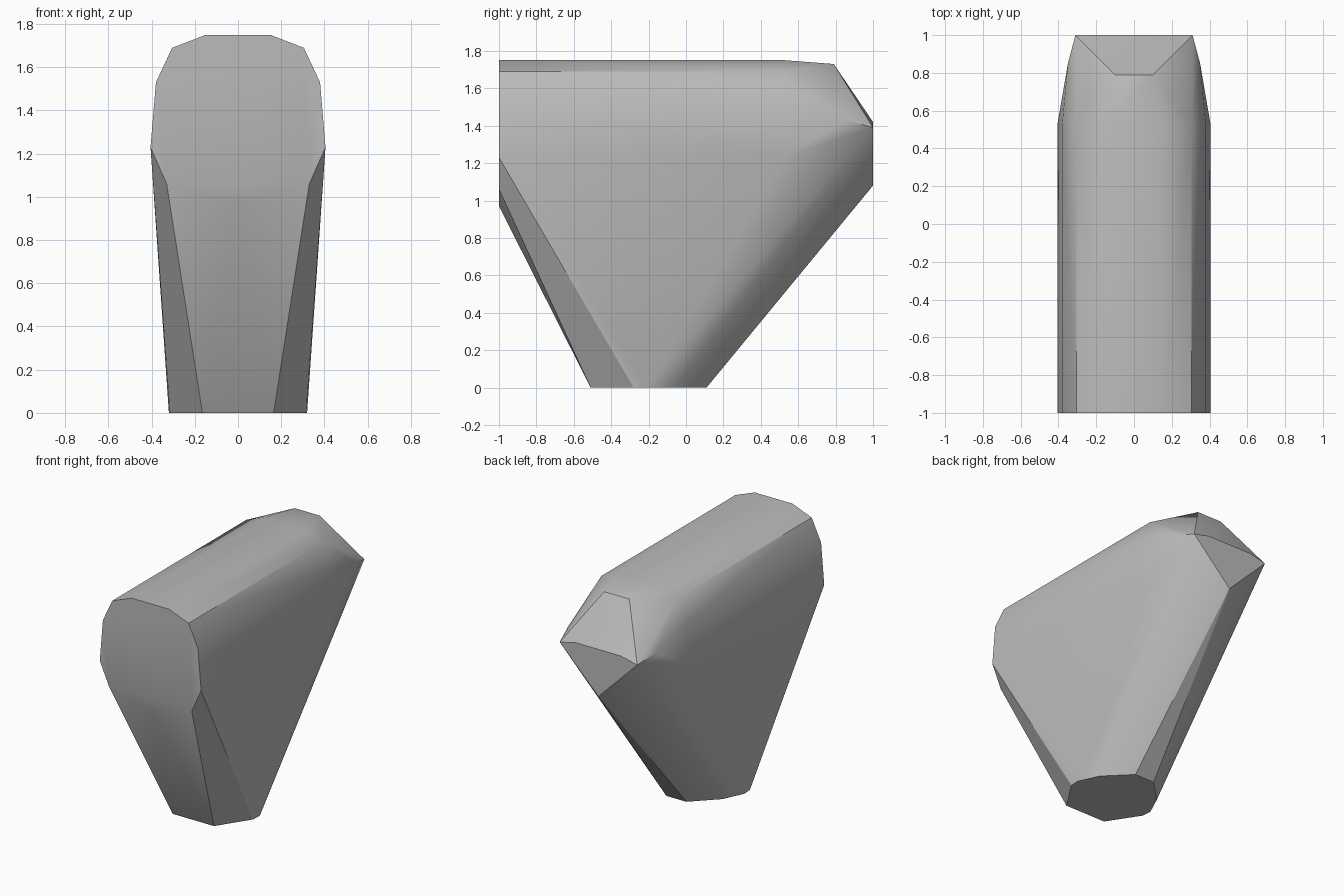
import bpy, bmesh

cube = bpy.data.objects.get("Cube")
if cube:
    bpy.data.objects.remove(cube, do_unlink=True)

# Single stone grey
grey = bpy.data.materials.new("stone_grey")
grey.use_nodes = True
color = (0.5, 0.5, 0.5, 1)
grey.diffuse_color = color
grey.node_tree.nodes["Principled BSDF"].inputs["Base Color"].default_value = color

# Half-section corners on the +x side
crown = [(.15, 1.75), (.305, 1.69), (.38, 1.53), (.405, 1.23)]      # x, z along the body
front_lip = [(.33, 1.06), (0, .97)]                                 # x, z at the front
base = [(.165, -.51), (.315, -.28), (.32, -.21), (.25, -.06), (.08, .11)]  # x, y on the ground
back_tip = [(.18, 1.42), (.31, 1.39), (0, 1.08)]                    # x, z at the back
shoulder = [(.10, .79, 1.73), (.35, .85, 1.43)]                     # rounding towards the tip

corners = [(x, y, z) for x, z in crown for y in (-1, .53)]
corners += [(x, -1, z) for x, z in front_lip]
corners += [(x, y, 0) for x, y in base]
corners += [(x, 1, z) for x, z in back_tip]
corners += shoulder

# Wrap the mirrored corners in one faceted block
bm = bmesh.new()
for x, y, z in corners:
    for side in ((1, -1) if x else (1,)):
        bm.verts.new((x * side, y, z))
hull = bmesh.ops.convex_hull(bm, input=bm.verts[:])
loose = [v for v in bm.verts if not v.link_faces]
bmesh.ops.delete(bm, geom=loose, context='VERTS')
bmesh.ops.dissolve_limit(bm, angle_limit=0.01, verts=bm.verts[:], edges=bm.edges[:])
bmesh.ops.recalc_face_normals(bm, faces=bm.faces[:])

mesh = bpy.data.meshes.new("wedge_block")
bm.to_mesh(mesh)
bm.free()
mesh.materials.append(grey)
block = bpy.data.objects.new("wedge_block", mesh)
bpy.context.collection.objects.link(block)

# Soft shading across the shallow facets
bpy.context.view_layer.objects.active = block
block.select_set(True)
bpy.ops.object.shade_smooth_by_angle(angle=0.52)
